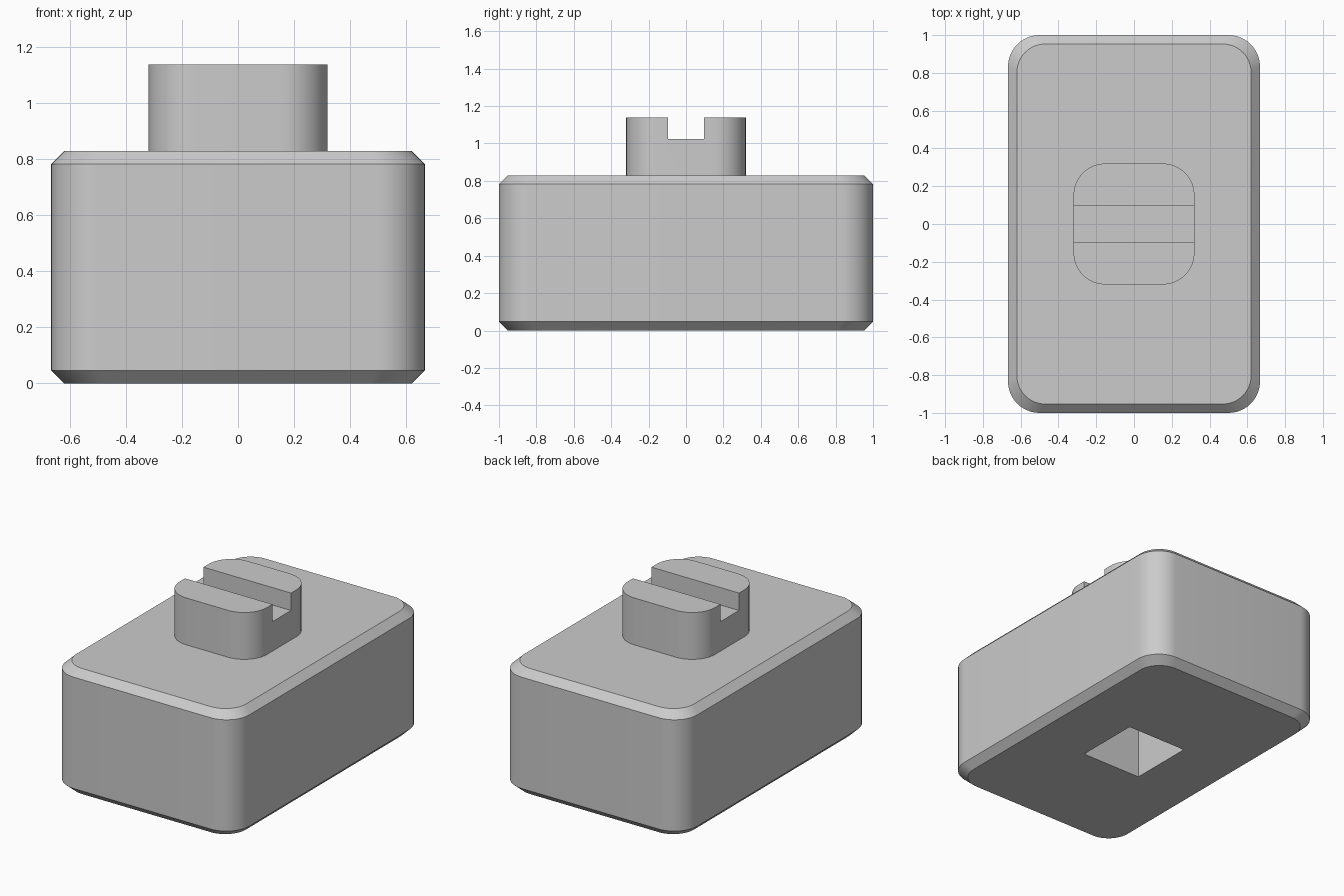
import bpy, bmesh, math

if "Cube" in bpy.data.objects:
    bpy.data.objects.remove(bpy.data.objects["Cube"], do_unlink=True)

grey = bpy.data.materials.new("light_grey")
grey.use_nodes = True
grey.diffuse_color = (0.6, 0.6, 0.6, 1)
grey.node_tree.nodes["Principled BSDF"].inputs["Base Color"].default_value = (0.6, 0.6, 0.6, 1)


def outline(hx, hy, r, steps=12):
    """Rounded rectangle, counter-clockwise; a zero radius gives square corners."""
    corners = ((1, 1), (-1, 1), (-1, -1), (1, -1))
    pts = []
    for i, (sx, sy) in enumerate(corners):
        for k in range(steps + 1 if r else 1):
            a = math.pi / 2 * (i + k / steps)
            pts.append((sx * (hx - r) + r * math.cos(a) if r else sx * hx,
                        sy * (hy - r) + r * math.sin(a) if r else sy * hy))
    return pts


def loft(name, levels):
    """Closed solid through levels of (z, half x, half y, corner radius)."""
    bm = bmesh.new()
    rings = [[bm.verts.new((x, y, z)) for x, y in outline(hx, hy, r)]
             for z, hx, hy, r in levels]
    for low, high in zip(rings, rings[1:]):
        n = len(low)
        for i in range(n):
            j = (i + 1) % n
            bm.faces.new((low[i], low[j], high[j], high[i]))
    bm.faces.new(rings[0][::-1])
    bm.faces.new(rings[-1])
    mesh = bpy.data.meshes.new(name)
    bm.to_mesh(mesh)
    bm.free()
    mesh.materials.append(grey)
    obj = bpy.data.objects.new(name, mesh)
    bpy.context.collection.objects.link(obj)
    return obj


def combine(target, other, operation):
    """Apply a boolean and discard the helper solid."""
    mod = target.modifiers.new(operation.lower(), "BOOLEAN")
    mod.operation, mod.solver, mod.object = operation, "EXACT", other
    bpy.context.view_layer.objects.active = target
    bpy.ops.object.modifier_apply(modifier=mod.name)
    bpy.data.objects.remove(other, do_unlink=True)


# Chamfered rounded block
HX, HY, TOP, C = 0.667, 1.0, 0.83, 0.047
block = loft("block", [(0, HX - C, HY - C, 0.15), (C, HX, HY, 0.167),
                       (TOP - C, HX, HY, 0.167), (TOP, HX - C, HY - C, 0.15)])

# Square socket in the underside
combine(block, loft("socket_cutter", [(-0.1, 0.218, 0.218, 0), (0.55, 0.218, 0.218, 0)]), "DIFFERENCE")

# Rounded knob joined to the top, with a slot across it
combine(block, loft("knob", [(0.7, 0.32, 0.32, 0.167), (1.14, 0.32, 0.32, 0.167)]), "UNION")
combine(block, loft("slot_cutter", [(1.025, 0.5, 0.097, 0), (1.3, 0.5, 0.097, 0)]), "DIFFERENCE")

# Smooth the rounded corners, keep the edges crisp
bpy.ops.object.select_all(action="DESELECT")
block.select_set(True)
bpy.context.view_layer.objects.active = block
bpy.ops.object.shade_smooth_by_angle(angle=math.radians(25))
